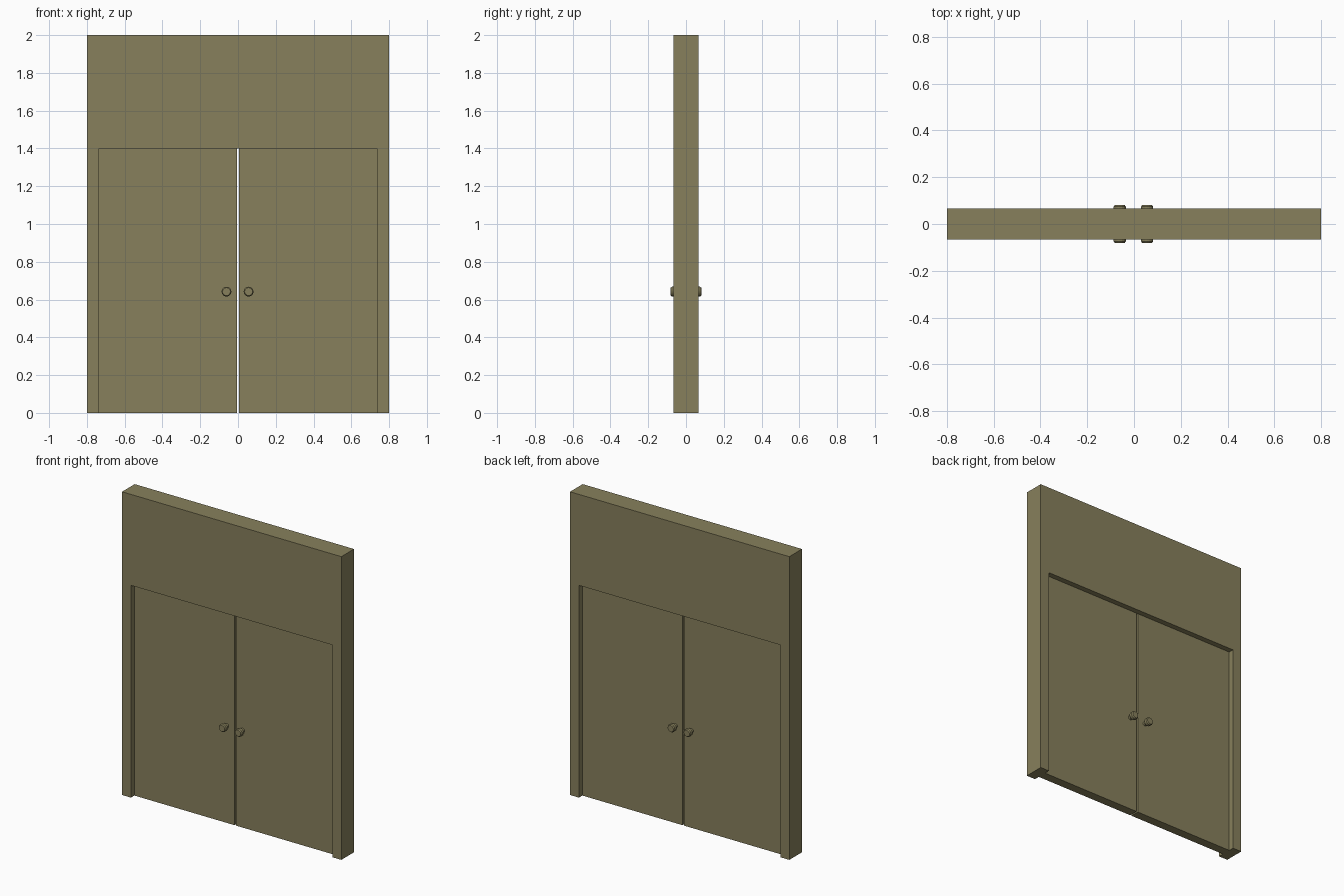
import bpy, bmesh, math
from mathutils import Matrix

if "Cube" in bpy.data.objects:
    bpy.data.objects.remove(bpy.data.objects["Cube"])

paint = bpy.data.materials.new("olive_tan_paint")
paint.diffuse_color = (0.242, 0.216, 0.107, 1)
paint.use_nodes = True
paint.node_tree.nodes["Principled BSDF"].inputs["Base Color"].default_value = paint.diffuse_color


def finish(name, bm):
    bmesh.ops.recalc_face_normals(bm, faces=bm.faces)
    me = bpy.data.meshes.new(name)
    bm.to_mesh(me)
    bm.free()
    me.materials.append(paint)
    ob = bpy.data.objects.new(name, me)
    bpy.context.collection.objects.link(ob)
    return ob


def extrude_profile(name, pts, half):
    """Extrude an x-z outline symmetrically through y."""
    bm = bmesh.new()
    face = bm.faces.new([bm.verts.new((x, -half, z)) for x, z in pts])
    res = bmesh.ops.extrude_face_region(bm, geom=[face])
    verts = [v for v in res["geom"] if isinstance(v, bmesh.types.BMVert)]
    bmesh.ops.translate(bm, verts=verts, vec=(0, 2 * half, 0))
    return finish(name, bm)


def knob(name, x, z, side):
    """Turned knob: thin stem and a rounded-edge grip, along y."""
    profile = [(0.014, 0.025), (0.014, 0.050), (0.021, 0.050), (0.026, 0.056),
               (0.026, 0.074), (0.021, 0.081), (0.0, 0.081)]
    bm = bmesh.new()
    vs = [bm.verts.new((r, 0, h)) for r, h in profile]
    es = [bm.edges.new(p) for p in zip(vs, vs[1:])]
    bmesh.ops.spin(bm, geom=vs + es, cent=(0, 0, 0), axis=(0, 0, 1),
                   angle=math.tau, steps=16)
    bmesh.ops.remove_doubles(bm, verts=bm.verts, dist=1e-5)
    bm.transform(Matrix.Translation((x, 0, z)) @
                 Matrix.Rotation(-side * math.pi / 2, 4, 'X'))
    return finish(name, bm)


# Wall with a doorway open at the floor
W, H, OW, OH = 0.8, 2.0, 0.735, 1.4
extrude_profile("wall_frame", [(-W, 0), (-OW, 0), (-OW, OH), (OW, OH),
                               (OW, 0), (W, 0), (W, H), (-W, H)], 0.066)

# Two recessed door leaves with a narrow gap, knobs on both faces
for label, s, kx in (("left", -1, -0.061), ("right", 1, 0.056)):
    a, b = s * 0.005, s * OW
    extrude_profile(label + "_door", [(a, 0), (b, 0), (b, OH), (a, OH)], 0.03)
    for face, side in (("front", -1), ("back", 1)):
        knob(f"{label}_{face}_knob", kx, 0.642, side)
